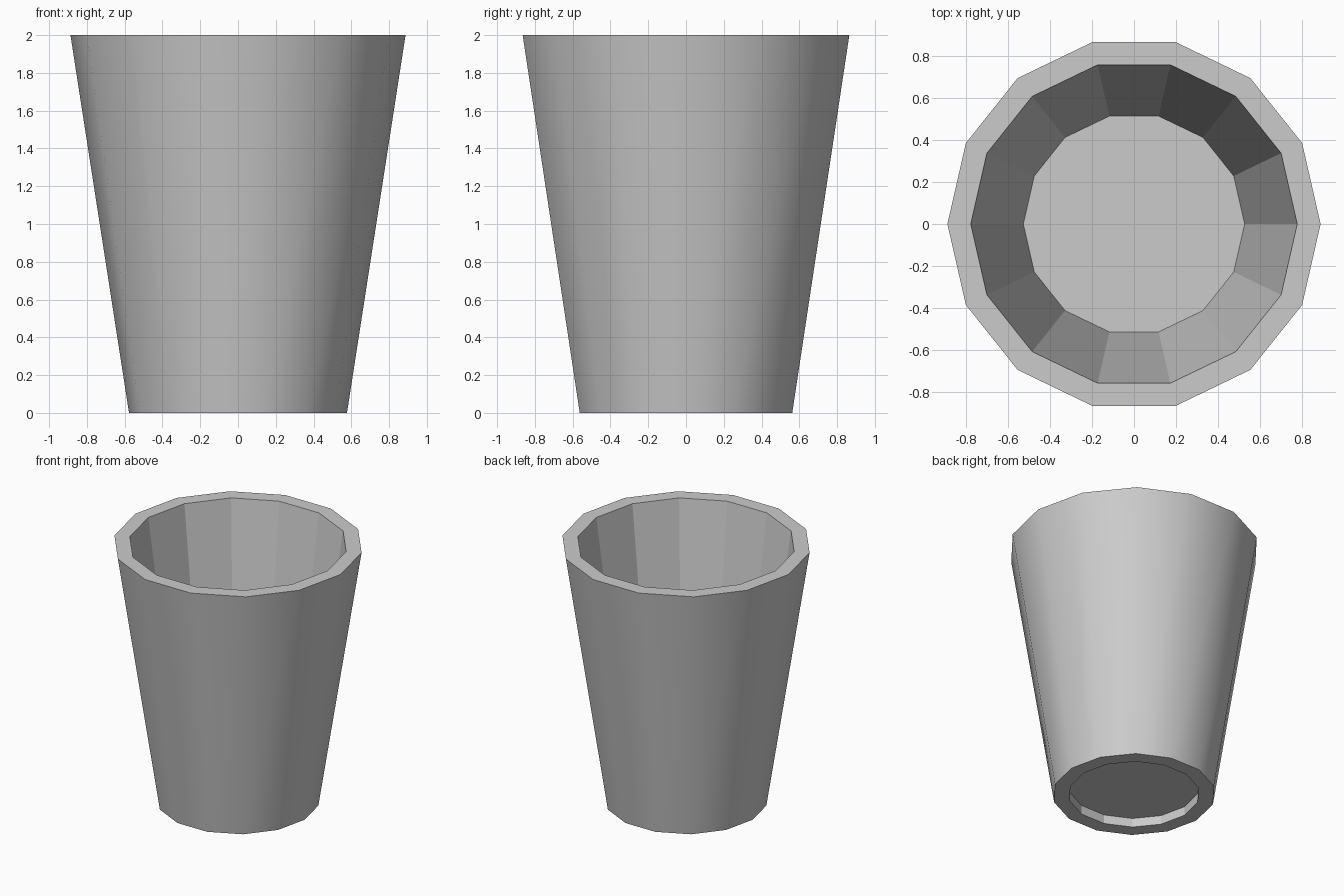
import bpy, bmesh, math

if "Cube" in bpy.data.objects:
    bpy.data.objects.remove(bpy.data.objects["Cube"])

SIDES = 14
# Closed profile (radius, z): recess under base, outer wall, rim, inner floor
PROFILE = [(0.465, 0.07), (0.465, 0.0), (0.577, 0.0),
           (0.887, 2.0), (0.776, 2.0), (0.526, 0.26)]
OUTER_WALL = 2  # profile segment that is shaded smooth

bm = bmesh.new()

# Rings of the tapered cup, one corner on the x axis
rings = []
for radius, z in PROFILE:
    rings.append([bm.verts.new((radius * math.cos(2 * math.pi * i / SIDES),
                                radius * math.sin(2 * math.pi * i / SIDES), z))
                  for i in range(SIDES)])

# Walls between neighbouring rings
for s in range(len(rings) - 1):
    low, high = rings[s], rings[s + 1]
    for i in range(SIDES):
        j = (i + 1) % SIDES
        face = bm.faces.new((low[i], low[j], high[j], high[i]))
        face.smooth = s == OUTER_WALL

# Underside of the base and the inner floor
bm.faces.new(list(reversed(rings[0])))
bm.faces.new(rings[-1])
bmesh.ops.recalc_face_normals(bm, faces=bm.faces)

# Sharp borders around the smooth outer wall
for edge in bm.edges:
    edge.smooth = all(f.smooth for f in edge.link_faces)

mesh = bpy.data.meshes.new("cup")
bm.to_mesh(mesh)
bm.free()
cup = bpy.data.objects.new("cup", mesh)
bpy.context.collection.objects.link(cup)
